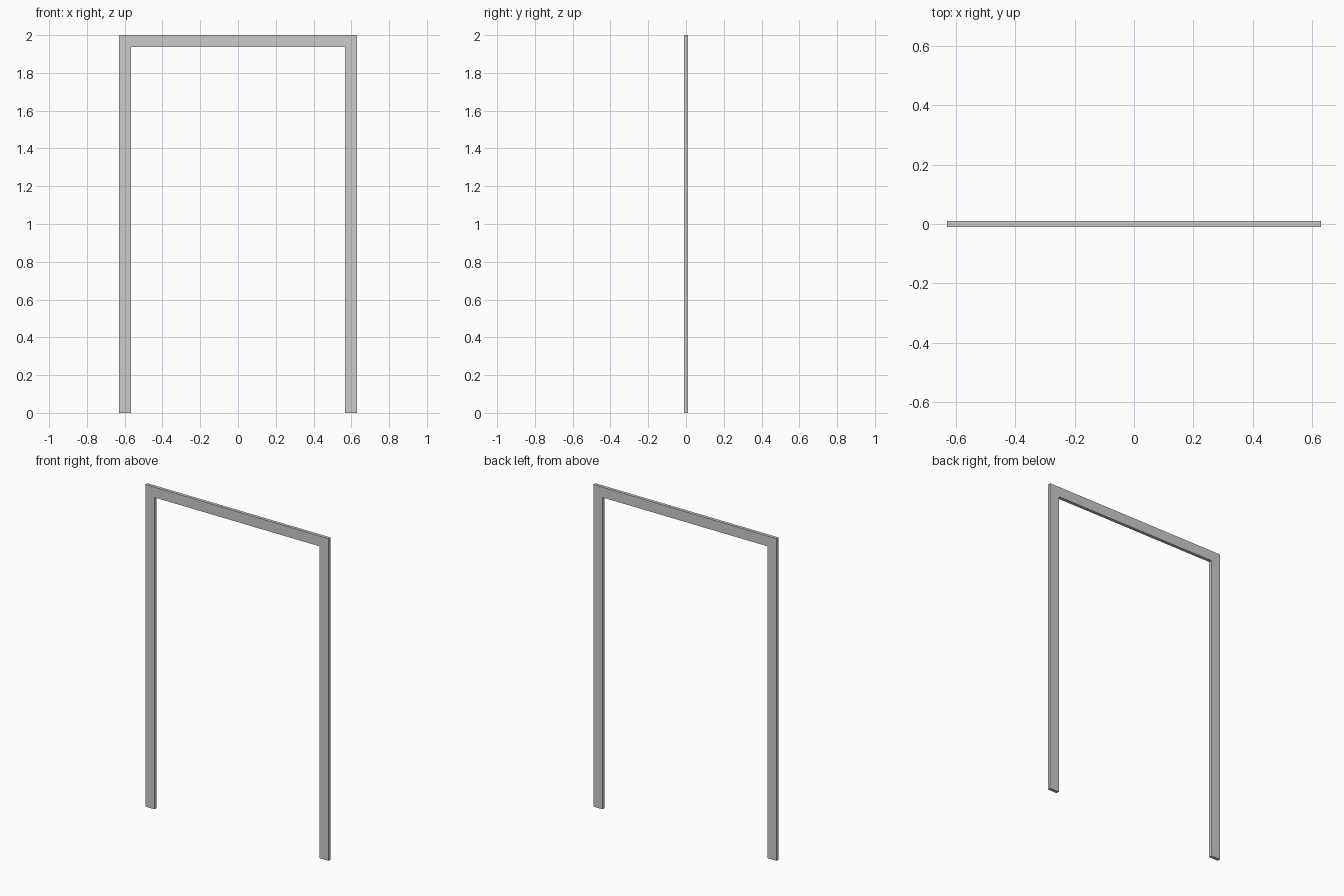
import bpy
import bmesh

if "Cube" in bpy.data.objects:
    bpy.data.objects.remove(bpy.data.objects["Cube"])

HALF_W, HEIGHT, BAR, DEPTH = 0.63, 2.0, 0.064, 0.02

# Right half of the U-shaped profile (x, z), mirrored for the left half
half = [(HALF_W - BAR, HEIGHT - BAR), (HALF_W - BAR, 0), (HALF_W, 0), (HALF_W, HEIGHT)]
profile = half + [(-x, z) for x, z in reversed(half)]

# Door frame: profile face extruded through its depth
bm = bmesh.new()
face = bm.faces.new([bm.verts.new((x, -DEPTH / 2, z)) for x, z in profile])
extruded = bmesh.ops.extrude_face_region(bm, geom=[face], use_keep_orig=True)
verts = [g for g in extruded["geom"] if isinstance(g, bmesh.types.BMVert)]
bmesh.ops.translate(bm, verts=verts, vec=(0, DEPTH, 0))
bmesh.ops.recalc_face_normals(bm, faces=bm.faces)

mesh = bpy.data.meshes.new("door_frame")
bm.to_mesh(mesh)
bm.free()
bpy.context.collection.objects.link(bpy.data.objects.new("door_frame", mesh))
